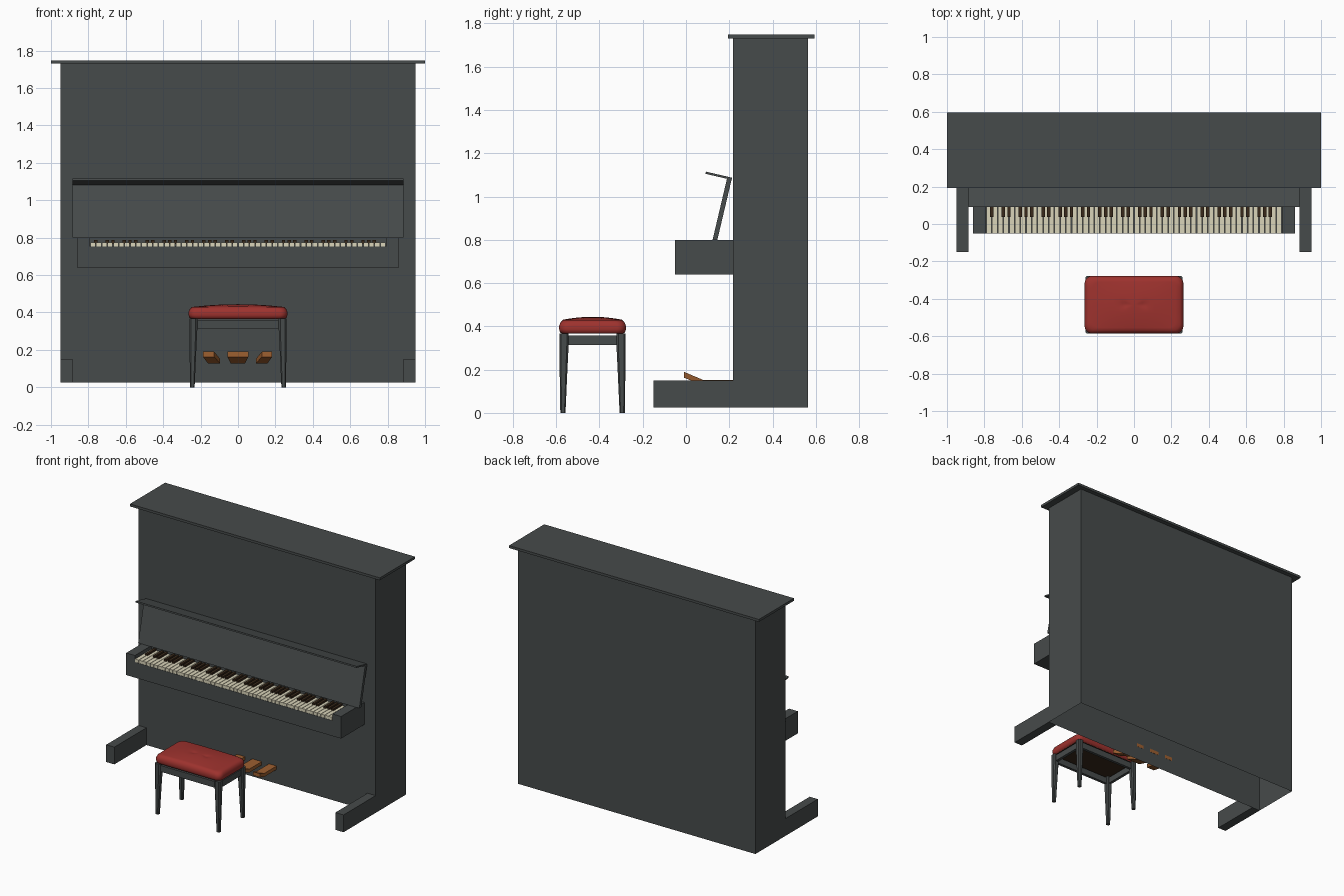
import bpy, bmesh, math

if "Cube" in bpy.data.objects:
    bpy.data.objects.remove(bpy.data.objects["Cube"])

def mat(name, c):
    m = bpy.data.materials.new(name)
    m.diffuse_color = (*c, 1)
    m.use_nodes = True
    m.node_tree.nodes["Principled BSDF"].inputs["Base Color"].default_value = m.diffuse_color
    return m

CHARCOAL = mat("charcoal", (0.062, 0.07, 0.07))
RED = mat("red_leather", (0.34, 0.032, 0.027))
BROWN = mat("pedal_wood", (0.34, 0.115, 0.03))
CREAM = mat("cream", (0.70, 0.66, 0.49))
DARK = mat("dark_brown", (0.04, 0.022, 0.01))

def finish(name, bm, mats):
    me = bpy.data.meshes.new(name)
    bm.to_mesh(me)
    bm.free()
    ob = bpy.data.objects.new(name, me)
    bpy.context.collection.objects.link(ob)
    for m in mats:
        me.materials.append(m)
    return ob

def add_box(bm, x0, x1, y0, y1, z0, z1):
    v = [bm.verts.new((x, y, z)) for z in (z0, z1)
         for x, y in ((x0, y0), (x1, y0), (x1, y1), (x0, y1))]
    fs = [bm.faces.new([v[i] for i in q]) for q in
          ((3, 2, 1, 0), (4, 5, 6, 7), (0, 1, 5, 4), (1, 2, 6, 5), (2, 3, 7, 6), (3, 0, 4, 7))]
    return fs

def boxes(name, m, *dims):
    bm = bmesh.new()
    for d in dims:
        add_box(bm, *d)
    return finish(name, bm, [m])

def side_profile(name, m, pts, hw):
    # extrude a (y, z) outline along x
    bm = bmesh.new()
    a = [bm.verts.new((-hw, y, z)) for y, z in pts]
    b = [bm.verts.new((hw, y, z)) for y, z in pts]
    n = len(pts)
    bm.faces.new(a)
    bm.faces.new(b[::-1])
    for i in range(n):
        bm.faces.new((a[i], b[i], b[(i + 1) % n], a[(i + 1) % n]))
    bmesh.ops.recalc_face_normals(bm, faces=bm.faces)
    return finish(name, bm, [m])

# cabinet, open underneath
bm = bmesh.new()
fs = add_box(bm, -0.95, 0.95, 0.217, 0.563, 0.025, 1.73)
bmesh.ops.delete(bm, geom=[fs[0]], context='FACES_ONLY')
finish("cabinet", bm, [CHARCOAL])
boxes("lid", CHARCOAL, (-1, 1, 0.193, 0.595, 1.73, 1.748))

# feet
for s, n in ((-1, "left_foot"), (1, "right_foot")):
    x = sorted((s * 0.885, s * 0.95))
    boxes(n, CHARCOAL, (x[0], x[1], -0.15, 0.217, 0.025, 0.15))

# key bed with cheek blocks and back rail
side_profile("key_bed", CHARCOAL,
             [(-0.05, 0.64), (0.217, 0.64), (0.217, 0.80), (0.14, 0.80), (0.14, 0.752), (-0.05, 0.752)], 0.79)
boxes("cheek_blocks", CHARCOAL, (-0.86, -0.79, -0.05, 0.217, 0.64, 0.80),
      (0.79, 0.86, -0.05, 0.217, 0.64, 0.80))

# fallboard and music shelf
side_profile("fallboard", CHARCOAL, [(0.123, 0.80), (0.145, 0.80), (0.211, 1.08), (0.19, 1.085)], 0.885)
side_profile("music_shelf", CHARCOAL, [(0.09, 1.105), (0.211, 1.077), (0.213, 1.087), (0.092, 1.115)], 0.885)

# keys: 52 white ones starting on A, blacks after A C D F G
w = 1.58 / 52
bw, bb = bmesh.new(), bmesh.new()
for i in range(52):
    x = -0.79 + i * w
    add_box(bw, x + 0.0015, x + w - 0.0015, -0.05, 0.138, 0.753, 0.775)
    if i % 7 in (0, 2, 3, 5, 6) and i < 51:
        add_box(bb, x + w - 0.009, x + w + 0.009, 0.037, 0.138, 0.765, 0.788)
finish("white_keys", bw, [CREAM])
finish("black_keys", bb, [DARK])

# pedals: raised tip sloping down to a flat tail (y, top, bottom, blend)
for name, f0, f1, b0, b1 in (("left_pedal", -0.187, -0.127, -0.16, -0.096),
                             ("middle_pedal", -0.057, 0.055, -0.038, 0.038),
                             ("right_pedal", 0.127, 0.183, 0.096, 0.157)):
    bm = bmesh.new()
    rings = []
    for y, zt, zb, t in ((-0.01, 0.19, 0.163, 0), (0.08, 0.152, 0.127, 1), (0.218, 0.152, 0.127, 1)):
        l, r = f0 + (b0 - f0) * t, f1 + (b1 - f1) * t
        rings.append([bm.verts.new(p) for p in ((l, y, zb), (r, y, zb), (r, y, zt), (l, y, zt))])
    for a, b in zip(rings, rings[1:]):
        for i in range(4):
            j = (i + 1) % 4
            bm.faces.new((a[i], a[j], b[j], b[i]))
    bm.faces.new(rings[0][::-1])
    bm.faces.new(rings[-1])
    bmesh.ops.recalc_face_normals(bm, faces=bm.faces)
    finish(name, bm, [BROWN])

# stool cushion: rounded-rectangle rings rising to a soft dome
CY, HX, HY = -0.432, 0.264, 0.154

def outline(inset, r=0.04, seg=6):
    pts = []
    hx, hy, r = HX - inset, HY - inset, r
    for q, (sx, sy) in enumerate(((1, 1), (-1, 1), (-1, -1), (1, -1))):
        for k in range(seg + 1):
            a = math.pi / 2 * (q + k / seg)
            pts.append((sx * (hx - r) + r * math.cos(a), sy * (hy - r) + r * math.sin(a)))
    # extra points along the straight sides
    out = []
    for p, q in zip(pts, pts[1:] + pts[:1]):
        n = 8 if math.dist(p, q) > 0.1 else 1
        out += [(p[0] + (q[0] - p[0]) * k / n, p[1] + (q[1] - p[1]) * k / n) for k in range(n)]
    return out

def dome(x, y):
    z = 0.427 + 0.017 * (1 - (x / HX) ** 2) * (1 - (y / HY) ** 2)
    for bx in (-0.05, 0.05):
        z -= 0.006 * math.exp(-((x - bx) ** 2 + y * y) / 0.0003)
    return z

bm = bmesh.new()
rings = []
for inset, z in ((0.014, 0.366), (0.004, 0.372), (0, 0.385), (0, 0.403), (0.006, 0.418)):
    rings.append([bm.verts.new((x, CY + y, z)) for x, y in outline(inset)])
for s in (1, 0.9, 0.75, 0.6, 0.45, 0.33, 0.25, 0.18, 0.1, 0.03):
    rings.append([bm.verts.new((x * s, CY + y * s, dome(x * s, y * s))) for x, y in outline(0.018)])
n = len(rings[0])
for a, b in zip(rings, rings[1:]):
    for i in range(n):
        bm.faces.new((a[i], a[(i + 1) % n], b[(i + 1) % n], b[i]))
bm.faces.new(rings[-1])
bm.faces.new(rings[0][::-1]).material_index = 1
for f in bm.faces:
    f.smooth = f.material_index == 0
finish("cushion", bm, [RED, DARK])

# stool apron rails
boxes("stool_apron", CHARCOAL,
      (-0.225, 0.225, -0.575, -0.555, 0.313, 0.358), (-0.225, 0.225, -0.309, -0.289, 0.313, 0.358),
      (-0.25, -0.23, -0.555, -0.309, 0.313, 0.358), (0.23, 0.25, -0.555, -0.309, 0.313, 0.358))

# tapered stool legs with softened corners
bm = bmesh.new()
for sx in (-1, 1):
    for sy in (-1, 1):
        rings = []
        for z, h, ox in ((0, 0.012, 0.244), (0.2, 0.018, 0.241), (0.31, 0.0215, 0.239), (0.368, 0.0215, 0.239)):
            oy = ox - 0.107
            c = h * 0.6
            rings.append([bm.verts.new((sx * ox + x, CY + sy * oy + y, z)) for x, y in
                          ((h, -c), (h, c), (c, h), (-c, h), (-h, c), (-h, -c), (-c, -h), (c, -h))])
        for a, b in zip(rings, rings[1:]):
            for i in range(8):
                bm.faces.new((a[i], a[(i + 1) % 8], b[(i + 1) % 8], b[i]))
        bm.faces.new(rings[0][::-1])
        bm.faces.new(rings[-1])
finish("stool_legs", bm, [CHARCOAL])
